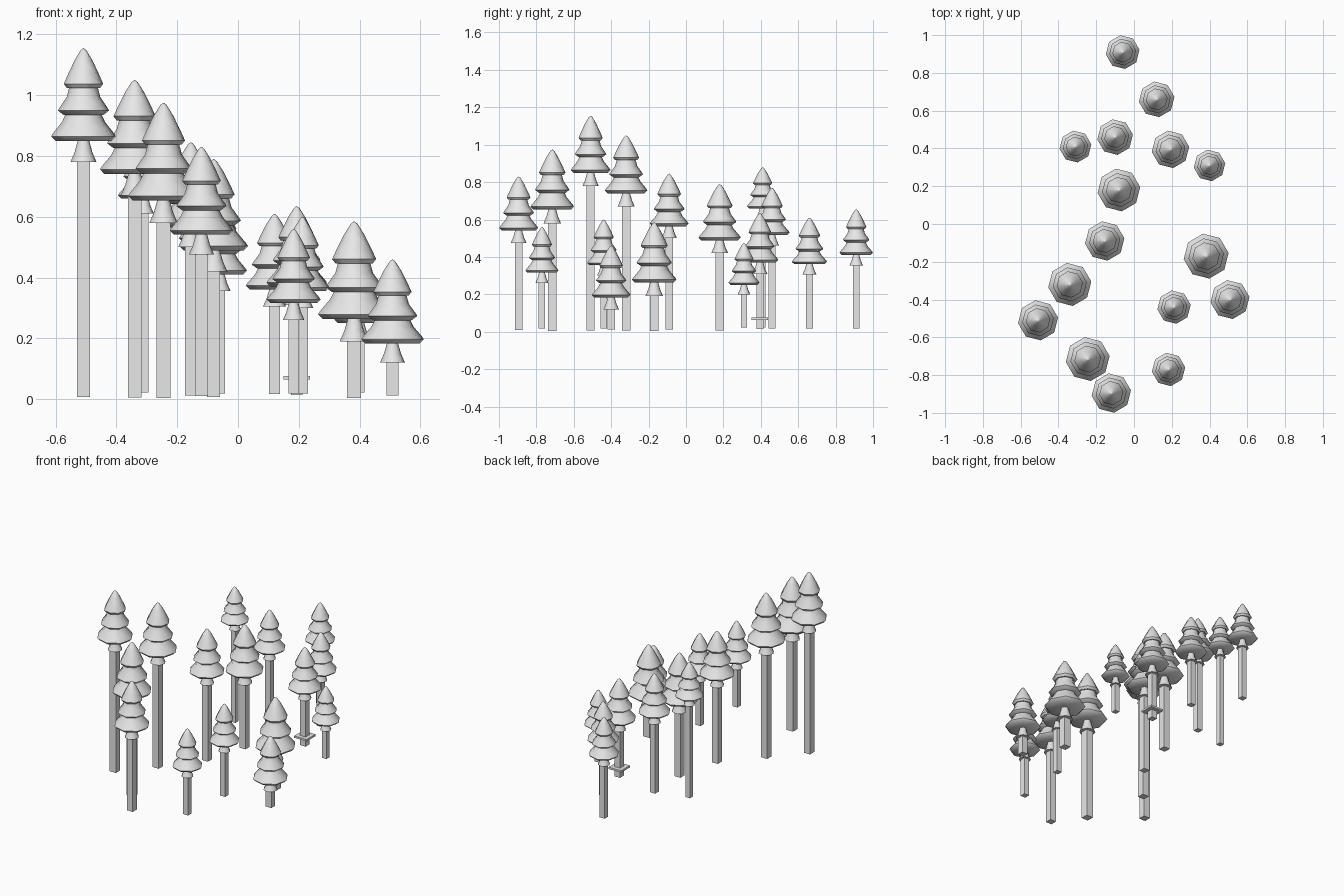
import bpy, bmesh, math

if "Cube" in bpy.data.objects:
    bpy.data.objects.remove(bpy.data.objects["Cube"])

grey = bpy.data.materials.new("plain grey")
grey.diffuse_color = (0.8, 0.8, 0.8, 1)
grey.use_nodes = True
grey.node_tree.nodes["Principled BSDF"].inputs["Base Color"].default_value = grey.diffuse_color

# x, y, crown radius, tip height, height of the crown's foot
TREES = [
    (-0.06, 0.91, .090, .655, .355), (0.12, 0.66, .095, .61, .305),
    (-0.31, 0.41, .085, .88, .61), (-0.10, 0.46, .095, .77, .46),
    (0.193, 0.395, .100, .635, .31), (0.40, 0.31, .084, .475, .20),
    (-0.08, 0.18, .114, .79, .42), (-0.155, -0.09, .105, .845, .50),
    (-0.34, -0.32, .115, 1.05, .67), (0.382, -0.17, .120, .585, .19),
    (0.212, -0.44, .089, .60, .30), (0.508, -0.40, .104, .46, .12),
    (-0.508, -0.51, .107, 1.155, .78), (-0.245, -0.715, .117, .975, .58),
    (-0.12, -0.895, .105, .83, .475), (0.183, -0.77, .089, .56, .26),
]
# crown outline from tip to foot: radius and height fractions
PROFILE = [(0, 1), (.09, .98), (.28, .89), (.48, .77), (.61, .685), (.52, .65),
           (.45, .65), (.52, .57), (.77, .465), (.79, .45), (.61, .41), (.57, .41),
           (.67, .35), (.95, .25), (1, .225), (.87, .185), (.18, .185),
           (.27, .09), (.40, 0), (0, 0)]
SIDES = 8


def add_object(name, bm):
    bmesh.ops.recalc_face_normals(bm, faces=bm.faces[:])
    me = bpy.data.meshes.new(name)
    bm.to_mesh(me)
    bm.free()
    me.materials.append(grey)
    ob = bpy.data.objects.new(name, me)
    bpy.context.collection.objects.link(ob)
    return ob


def box(name, x, y, half, z0, z1):
    bm = bmesh.new()
    bmesh.ops.create_cube(bm, size=1)
    for v in bm.verts:
        v.co = (x + v.co.x * 2 * half, y + v.co.y * 2 * half, z1 if v.co.z > 0 else z0)
    return add_object(name, bm)


def crown(name, x, y, r, top, foot):
    bm = bmesh.new()
    rings = []
    for pr, pz in PROFILE:
        z = foot + pz * (top - foot)
        if pr == 0:
            rings.append([bm.verts.new((x, y, z))] * SIDES)
        else:
            rings.append([bm.verts.new((x + r * pr * math.cos(a), y + r * pr * math.sin(a), z))
                          for a in (math.radians(8) + i * math.tau / SIDES for i in range(SIDES))])
    for a, b in zip(rings, rings[1:]):
        for i in range(SIDES):
            j = (i + 1) % SIDES
            bm.faces.new(list(dict.fromkeys((a[i], a[j], b[j], b[i]))))
    ob = add_object(name, bm)
    # smooth around the cone, crisp at the tier rims
    bpy.context.view_layer.objects.active = ob
    ob.select_set(True)
    bpy.ops.object.shade_smooth_by_angle(angle=math.radians(50))
    ob.select_set(False)


# trees: tiered crown on a square trunk
for n, (x, y, r, top, foot) in enumerate(TREES, 1):
    h = top - foot
    crown(f"tree_crown_{n}", x, y, r, top, foot)
    box(f"tree_trunk_{n}", x, y, .058 * h, .004 + max(0, .395 - h) * .15, foot + .01 * h)

# thin square plate around one trunk
box("trunk_plate", 0.193, 0.395, .044, .064, .076)
